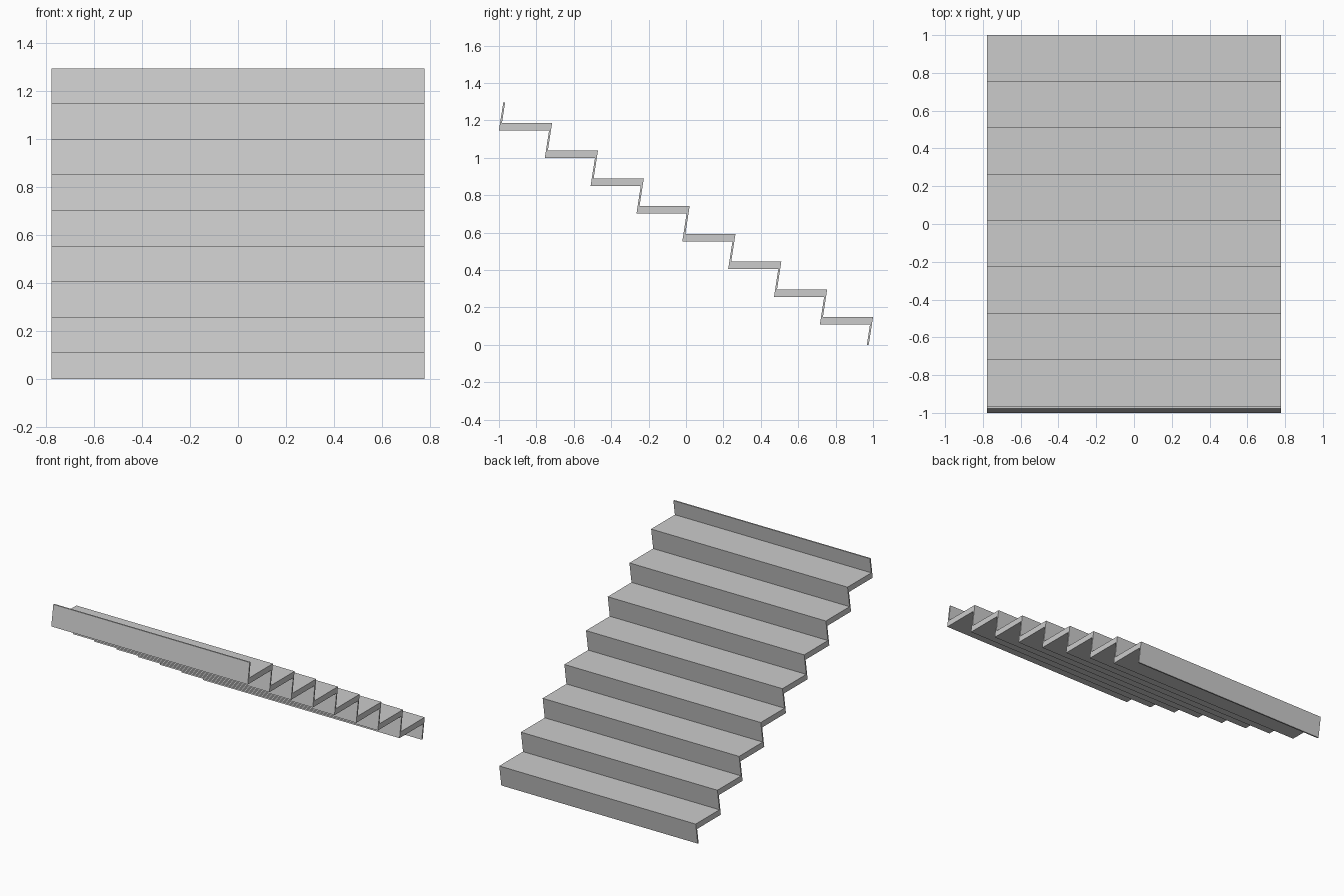
import bpy, bmesh

if "Cube" in bpy.data.objects:
    bpy.data.objects.remove(bpy.data.objects["Cube"])

HALF_W = 0.777            # half width of the flight
N = 8                     # number of treads
RUN, RISE = 0.2451, 0.1484
THICK = 0.041             # tread thickness
LEAN, RISER_T = 0.155, 0.01   # riser lean (dy/dz) and thickness
TOP_Z = 1.295


def riser_y(k, z, left=False):
    """y of the right or left face of riser k at height z."""
    nose_y, nose_z = 1 - RUN * k, RISE * (k + 1)
    return nose_y + LEAN * (z - nose_z) - (RISER_T if left else 0)


# zigzag profile: upper surface going up, then the underside coming down
upper = [(riser_y(0, 0), 0)]
lower = [(riser_y(0, 0, True), 0)]
for k in range(N):
    top = RISE * (k + 1)
    bottom = top - THICK
    upper += [(riser_y(k, top), top), (riser_y(k + 1, top), top)]
    lower += [(riser_y(k, bottom, True), bottom), (riser_y(k + 1, bottom, True), bottom)]
upper.append((riser_y(N, TOP_Z), TOP_Z))
lower.append((riser_y(N, TOP_Z, True), TOP_Z))
profile = upper + lower[::-1]

# stair flight: profile extruded across x
bm = bmesh.new()
side = bm.faces.new([bm.verts.new((-HALF_W, y, z)) for y, z in profile])
ext = bmesh.ops.extrude_face_region(bm, geom=[side], use_keep_orig=True)
moved = [g for g in ext["geom"] if isinstance(g, bmesh.types.BMVert)]
bmesh.ops.translate(bm, verts=moved, vec=(2 * HALF_W, 0, 0))
bmesh.ops.recalc_face_normals(bm, faces=bm.faces[:])
mesh = bpy.data.meshes.new("stair_flight")
bm.to_mesh(mesh)
bm.free()
bpy.context.collection.objects.link(bpy.data.objects.new("stair_flight", mesh))
